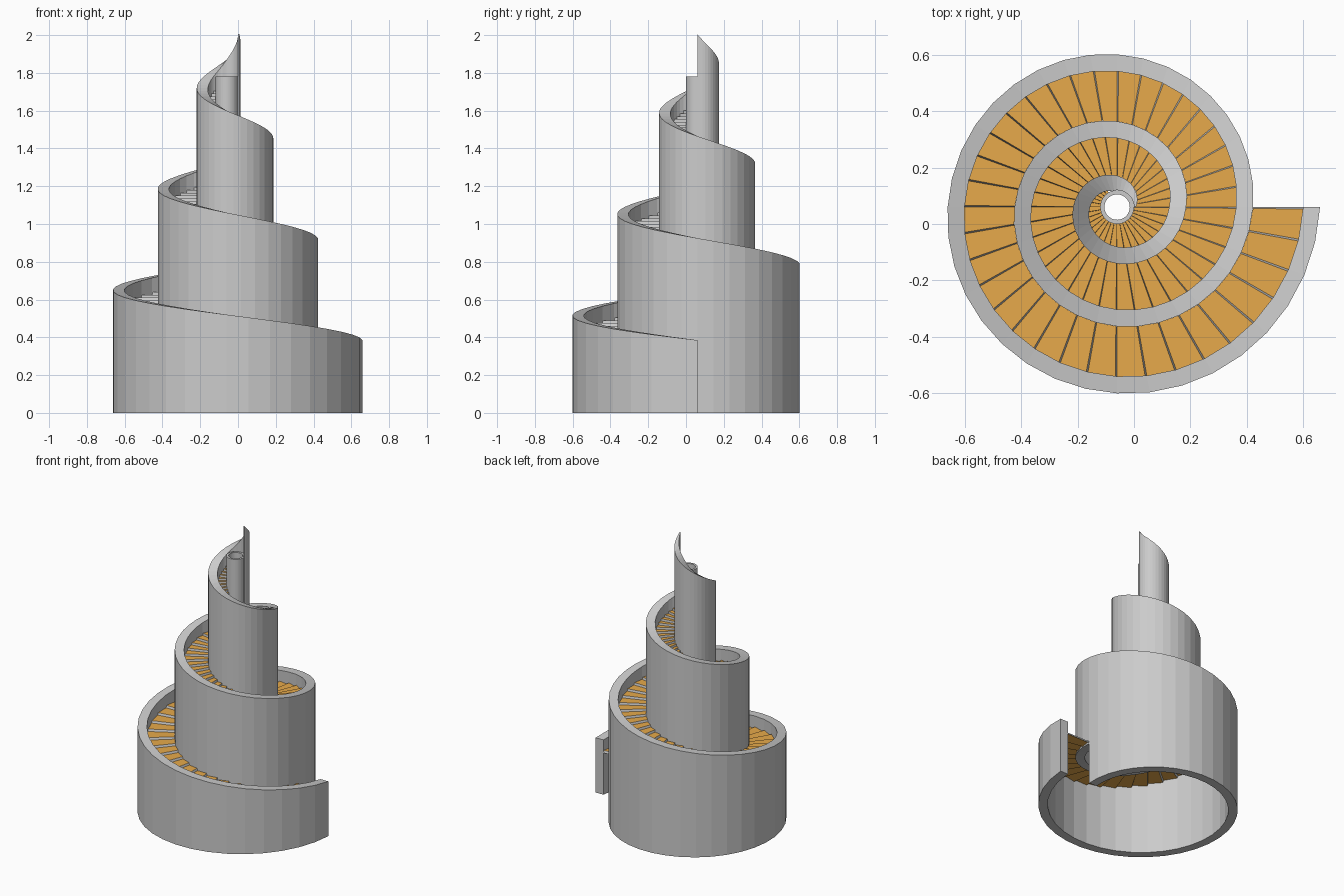
import bpy, bmesh, math

if "Cube" in bpy.data.objects:
    bpy.data.objects.remove(bpy.data.objects["Cube"])

CX, CY = -0.06, 0.06      # spiral axis
CORE_R = 0.06
SEG = 36                  # facets and steps per turn
RISE = 0.54               # climb per turn
THICK = 0.06


def outer(t):
    """Outer wall radius after t clockwise turns."""
    if t <= 2:
        return 0.72 - 0.2375 * t
    if t <= 3.0001:
        return 0.245 - 0.178 * (t - 2)
    return CORE_R


def inner(t):
    return max(outer(t) - THICK, CORE_R)


def rim(t):
    return 0.385 + RISE * t


def stair(t):
    return 0.31 + RISE * t


def pt(r, t, z):
    a = -2 * math.pi * t
    return (CX + r * math.cos(a), CY + r * math.sin(a), z)


def finish(bm, name, mat=None, solid=True):
    if solid:
        bmesh.ops.recalc_face_normals(bm, faces=bm.faces)
    me = bpy.data.meshes.new(name)
    bm.to_mesh(me)
    bm.free()
    ob = bpy.data.objects.new(name, me)
    bpy.context.collection.objects.link(ob)
    if mat:
        me.materials.append(mat)
    return ob


def sweep(name, t0, t1, n, r_in, r_out, z_low, z_top, closed=False):
    """Sweep a rectangular wall section round the axis."""
    bm = bmesh.new()
    rings = []
    for i in range(n if closed else n + 1):
        t = t0 + (t1 - t0) * i / n
        ri, ro, zl, zt = r_in(t), r_out(t), z_low(t), z_top(t)
        rings.append([bm.verts.new(pt(r, t, z)) for r, z in
                      ((ri, zl), (ro, zl), (ro, zt), (ri, zt))])
    pairs = list(zip(rings, rings[1:]))
    if closed:
        pairs.append((rings[-1], rings[0]))
    for a, b in pairs:
        for k in range(4):
            m = (k + 1) % 4
            bm.faces.new((a[k], a[m], b[m], b[k]))
    if not closed:
        bm.faces.new(rings[0])
        bm.faces.new(rings[-1][::-1])
    return finish(bm, name)


# Lowest turn of the wall stands on the ground
sweep("base_wall", 0, 1, SEG, inner, outer, lambda t: 0.0, rim)

# Upper turns start at the stairs of the turn below
sweep("upper_wall", 1, 3, 2 * SEG, inner, outer,
      lambda t: stair(t - 1) - 0.02, rim)

# Hollow core tube
sweep("core_tube", 0, 1, SEG, lambda t: 0.045, lambda t: CORE_R,
      lambda t: 1.36, lambda t: 1.78, closed=True)

# Spiral stairs: orange treads and grey risers
wood = bpy.data.materials.new("tread_orange")
wood.diffuse_color = (0.8, 0.4, 0.07, 1)
wood.use_nodes = True
wood.node_tree.nodes["Principled BSDF"].inputs["Base Color"].default_value = wood.diffuse_color
treads, risers = bmesh.new(), bmesh.new()
step = 1 / SEG
lip = step * 0.06         # small slope of each riser
for i in range(int(2.69 * SEG)):
    t0, t1 = i * step, (i + 1) * step
    z = stair(t0)

    def edge(t, h):
        return pt(outer(t + 1), t, h), pt(inner(t), t, h)

    a, b = edge(t0 + lip, z)
    d, c = edge(t1, z)
    treads.faces.new([treads.verts.new(p) for p in (a, d, c, b)])
    e, f = edge(t0, z - RISE * step)
    risers.faces.new([risers.verts.new(p) for p in (a, b, f, e)])
finish(treads, "stair_treads", wood, solid=False)
finish(risers, "stair_risers", solid=False)
for name in ("stair_treads", "stair_risers"):
    me = bpy.data.objects[name].data
    if me.polygons[0].normal.z < 0:
        me.flip_normals()
